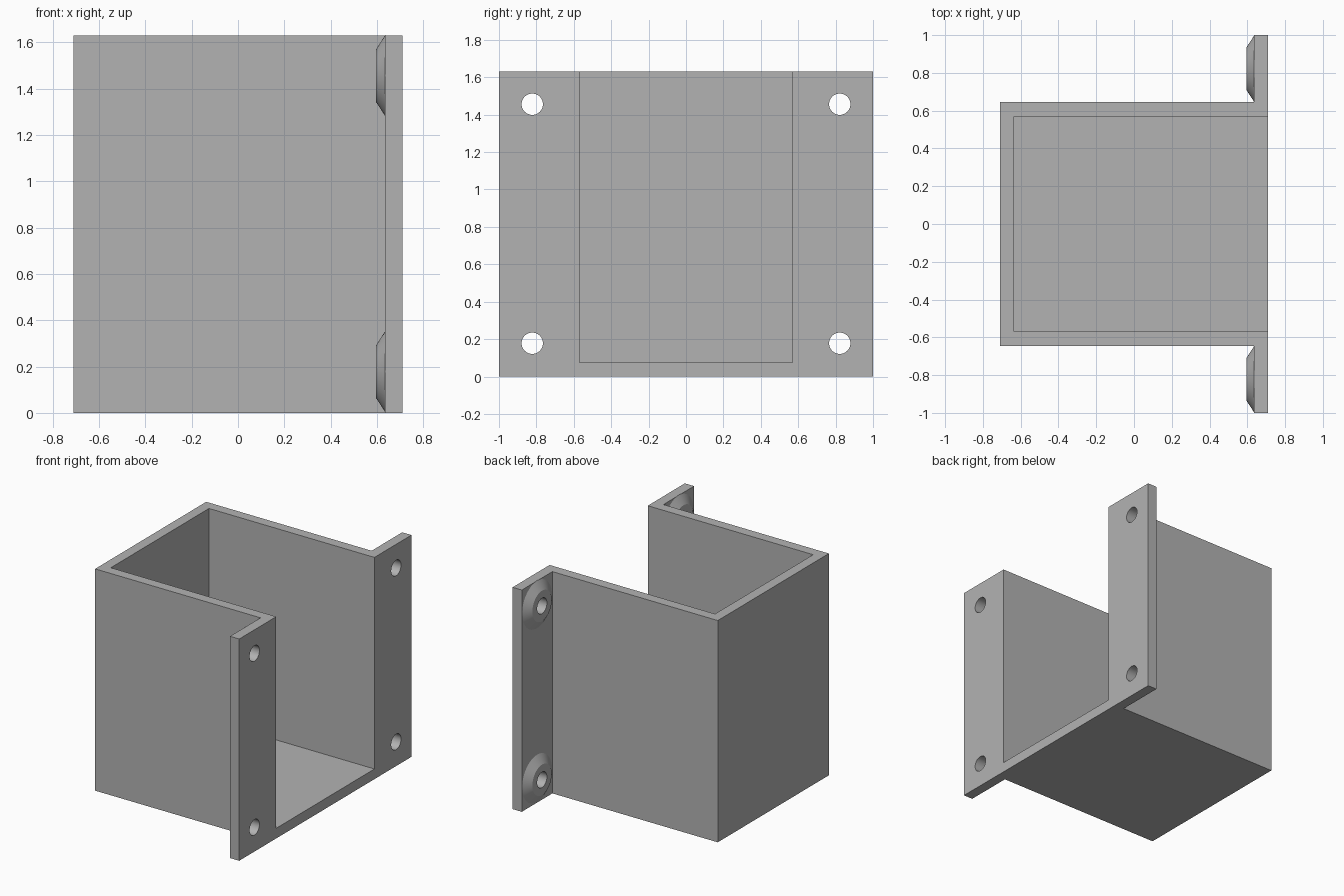
import bpy, bmesh, math
from mathutils import Matrix

if "Cube" in bpy.data.objects:
    bpy.data.objects.remove(bpy.data.objects["Cube"], do_unlink=True)

HALF_X, HALF_Y, HEIGHT, WALL = 0.71, 0.645, 1.63, 0.075
FLANGE_Y = 1.0
PLATE_X = HALF_X - WALL          # rear face of the flanges
BOSS_X = PLATE_X - 0.04          # rear face of the bosses
HOLE_Y, HOLE_Z = 0.822, (0.178, HEIGHT - 0.174)

# Single plain grey
grey = bpy.data.materials.new("plain grey")
grey.use_nodes = True
grey.diffuse_color = (0.45, 0.45, 0.45, 1)
grey.node_tree.nodes["Principled BSDF"].inputs["Base Color"].default_value = grey.diffuse_color


def finish(bm, name):
    bmesh.ops.recalc_face_normals(bm, faces=bm.faces)
    mesh = bpy.data.meshes.new(name)
    bm.to_mesh(mesh)
    bm.free()
    mesh.materials.append(grey)
    obj = bpy.data.objects.new(name, mesh)
    bpy.context.collection.objects.link(obj)
    return obj


def prism(name, outline, z0, z1):
    """Extrude a plan outline from z0 up to z1."""
    bm = bmesh.new()
    face = bm.faces.new([bm.verts.new((x, y, z0)) for x, y in outline])
    top = bmesh.ops.extrude_face_region(bm, geom=[face])["geom"]
    bmesh.ops.translate(bm, vec=(0, 0, z1 - z0),
                        verts=[v for v in top if isinstance(v, bmesh.types.BMVert)])
    return finish(bm, name)


def cones(name, x0, x1, r0, r1):
    """One cone along x at each of the four fixing points."""
    bm = bmesh.new()
    for y in (-HOLE_Y, HOLE_Y):
        for z in HOLE_Z:
            place = Matrix.Translation(((x0 + x1) / 2, y, z)) @ Matrix.Rotation(math.pi / 2, 4, 'Y')
            bmesh.ops.create_cone(bm, cap_ends=True, segments=48, radius1=r0, radius2=r1,
                                  depth=x1 - x0, matrix=place)
    return finish(bm, name)


def combine(target, tool, operation):
    tool.hide_render = True
    mod = target.modifiers.new(operation.lower(), 'BOOLEAN')
    mod.operation, mod.solver, mod.object = operation, 'EXACT', tool
    bpy.context.view_layer.objects.active = target
    bpy.ops.object.modifier_apply(modifier=mod.name)
    bpy.data.objects.remove(tool, do_unlink=True)


# Box with two side flanges, as one T-shaped plan
half = [(-HALF_X, HALF_Y), (PLATE_X, HALF_Y), (PLATE_X, FLANGE_Y), (HALF_X, FLANGE_Y)]
bracket = prism("box_bracket", half + [(x, -y) for x, y in reversed(half)], 0, HEIGHT)

# Cavity, open at the top and on the flange side
inner = HALF_Y - WALL
cavity = prism("cavity_cutter", [(-HALF_X + WALL, -inner), (1, -inner),
                                 (1, inner), (-HALF_X + WALL, inner)], WALL, 2)
combine(bracket, cavity, 'DIFFERENCE')

# Tapered bosses behind the flanges; their roots sink a little into the plate
taper = (0.174 - 0.112) / (PLATE_X - BOSS_X)
root = 0.001
bosses = cones("bosses", BOSS_X, PLATE_X + root, 0.112, 0.174 + taper * root)
combine(bracket, bosses, 'UNION')

# Screw holes
combine(bracket, cones("hole_cutter", 0.5, 0.8, 0.057, 0.057), 'DIFFERENCE')

bpy.ops.object.select_all(action='DESELECT')
bracket.select_set(True)
bpy.context.view_layer.objects.active = bracket
bpy.ops.object.shade_smooth_by_angle(angle=math.radians(25))
